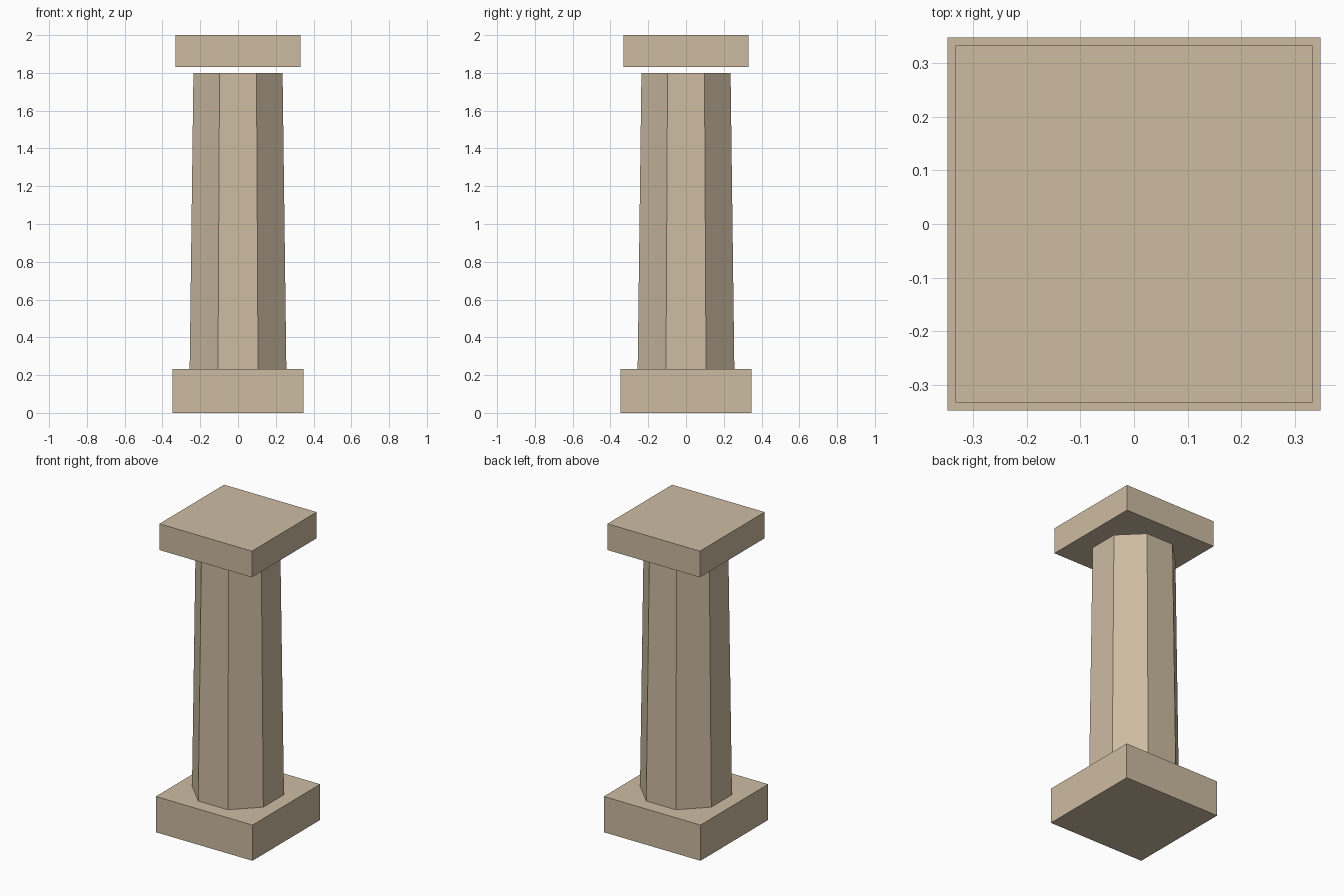
import bpy
import math

cube = bpy.data.objects.get("Cube")
if cube:
    bpy.data.objects.remove(cube, do_unlink=True)

# Single warm stone colour
stone = bpy.data.materials.new("warm_stone")
stone.use_nodes = True
colour = (0.61, 0.50, 0.36, 1.0)
stone.diffuse_color = colour
bsdf = stone.node_tree.nodes["Principled BSDF"]
bsdf.inputs["Base Color"].default_value = colour
bsdf.inputs["Roughness"].default_value = 0.9


def prism(name, sides, bottom_half, top_half, z0, z1):
    """Upright prism with flat sides facing the axes; sizes are half widths."""
    corner = 1 / math.cos(math.pi / sides)
    bpy.ops.mesh.primitive_cone_add(
        vertices=sides, radius1=bottom_half * corner, radius2=top_half * corner,
        depth=z1 - z0, location=(0, 0, (z0 + z1) / 2),
        rotation=(0, 0, math.pi / sides))
    obj = bpy.context.object
    bpy.ops.object.transform_apply(location=True, rotation=True, scale=True)
    obj.name = obj.data.name = name
    obj.data.materials.append(stone)
    return obj


# Square plinth, tapered octagonal shaft, and a slab held just above it
prism("plinth", 4, 0.347, 0.347, 0, 0.232)
prism("shaft", 8, 0.256, 0.236, 0.232, 1.80)
prism("capital_slab", 4, 0.332, 0.332, 1.83, 2)
